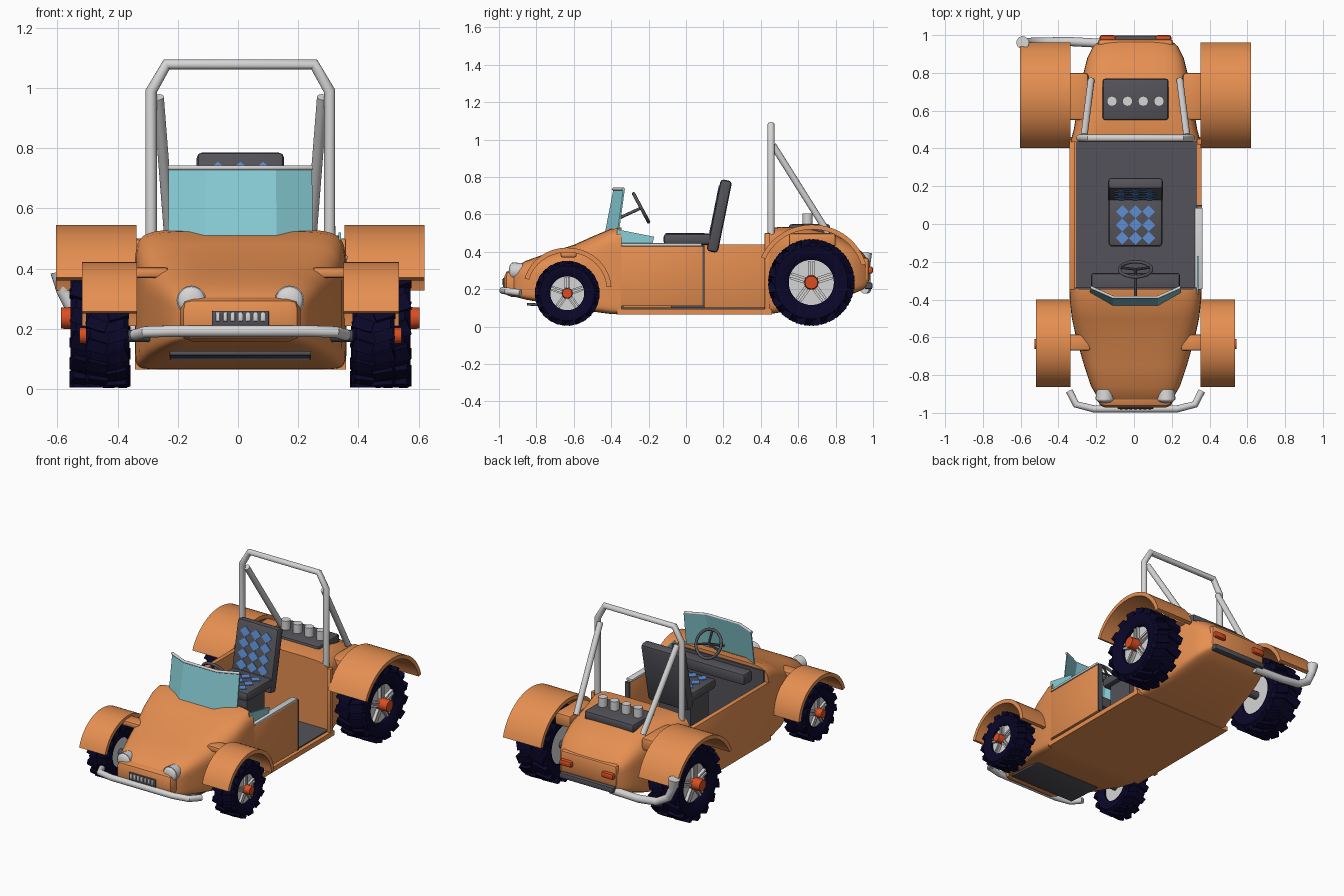
import bpy, bmesh, math
from mathutils import Matrix, Vector

if "Cube" in bpy.data.objects:
    bpy.data.objects.remove(bpy.data.objects["Cube"])

CX = 0.008  # body centreline


def mat(name, r, g, b):
    m = bpy.data.materials.new(name)
    m.diffuse_color = (r, g, b, 1)
    m.use_nodes = True
    m.node_tree.nodes["Principled BSDF"].inputs["Base Color"].default_value = m.diffuse_color
    return m


ORANGE = mat("orange_paint", 0.79, 0.275, 0.082)
DARK = mat("dark_grey", 0.085, 0.085, 0.1)
LIGHT = mat("light_grey", 0.67, 0.67, 0.68)
GLASS = mat("teal_glass", 0.25, 0.62, 0.68)
TYRE = mat("navy_rubber", 0.003, 0.002, 0.022)
RED = mat("red_orange", 0.7, 0.075, 0.015)
BLUE = mat("blue_cloth", 0.11, 0.27, 0.65)


def finish(name, bm, m):
    bmesh.ops.recalc_face_normals(bm, faces=bm.faces)
    me = bpy.data.meshes.new(name)
    bm.to_mesh(me)
    bm.free()
    me.materials.append(m)
    ob = bpy.data.objects.new(name, me)
    bpy.context.collection.objects.link(ob)
    return ob


def add_box(bm, mtx, size):
    bmesh.ops.create_cube(bm, size=1, matrix=mtx @ Matrix.Diagonal((*size, 1)))


def box(name, x, y, z, m, bevel=0.0, tilt=0.0):
    """Box from (min, max) ranges, x relative to the centreline, tilted about x."""
    c = Vector((CX + sum(x) / 2, sum(y) / 2, sum(z) / 2))
    bm = bmesh.new()
    add_box(bm, Matrix.Translation(c) @ Matrix.Rotation(tilt, 4, 'X'),
            (x[1] - x[0], y[1] - y[0], z[1] - z[0]))
    if bevel:
        bmesh.ops.bevel(bm, geom=bm.edges[:], offset=bevel, segments=2, profile=0.5, affect='EDGES')
    return finish(name, bm, m)


def cyl(name, p0, p1, r, m, r2=None, n=20):
    a, b = Vector(p0), Vector(p1)
    a.x += CX
    b.x += CX
    bm = bmesh.new()
    q = (b - a).to_track_quat('Z', 'Y').to_matrix().to_4x4()
    bmesh.ops.create_cone(bm, cap_ends=True, segments=n, radius1=r, radius2=r if r2 is None else r2,
                          depth=(b - a).length, matrix=Matrix.Translation((a + b) / 2) @ q)
    return finish(name, bm, m)


def tube(name, pts, r, m, closed=False):
    cu = bpy.data.curves.new(name + "_path", 'CURVE')
    cu.dimensions = '3D'
    cu.bevel_depth, cu.bevel_resolution, cu.use_fill_caps = r, 6, True
    sp = cu.splines.new('POLY')
    sp.points.add(len(pts) - 1)
    for p, c in zip(sp.points, pts):
        p.co = (c[0] + CX, c[1], c[2], 1)
    sp.use_cyclic_u = closed
    tmp = bpy.data.objects.new("path", cu)
    bpy.context.collection.objects.link(tmp)
    me = bpy.data.meshes.new_from_object(tmp.evaluated_get(bpy.context.evaluated_depsgraph_get()))
    bpy.data.objects.remove(tmp)
    bm = bmesh.new()
    bm.from_mesh(me)
    bmesh.ops.remove_doubles(bm, verts=bm.verts, dist=1e-5)
    return finish(name, bm, m)


def skin(bm, rings, closed=True, caps=True):
    rows = [[bm.verts.new(p) for p in ring] for ring in rings]
    n = len(rows[0])
    for a, b in zip(rows, rows[1:]):
        for i in range(n if closed else n - 1):
            bm.faces.new((a[i], a[(i + 1) % n], b[(i + 1) % n], b[i]))
    if caps:
        bm.faces.new(rows[0])
        bm.faces.new(rows[-1])


def body(name, sections):
    """Loft of squarish sections (y, half width, bottom, top), squarer near the tub."""
    rings = []
    for y, w, zb, zt in sections:
        ring = []
        n = 4 + 3.5 * max(0, (0.62 - abs(y)) / 0.26)
        for i in range(48):
            a = 2 * math.pi * (i + 0.5) / 48
            c, s = math.cos(a), math.sin(a)
            e = 2 / n if s > 0 else 2 / (2.4 * n)
            f = lambda v: math.copysign(abs(v) ** e, v)
            ring.append((CX + w * f(c), y, (zb + zt) / 2 + (zt - zb) / 2 * f(s)))
        rings.append(ring)
    bm = bmesh.new()
    skin(bm, rings)
    return finish(name, bm, ORANGE)


def fender(name, s, x0, x1, cy, cz, ry, rz, a0, a1, t=0.025):
    rings = []
    for i in range(25):
        a = math.radians(a0 + (a1 - a0) * i / 24)
        c, d = math.cos(a), math.sin(a)
        o, k = (cy + ry * c, cz + rz * d), (cy + (ry - t) * c, cz + (rz - t) * d)
        rings.append([(CX + s * x0, *o), (CX + s * x1, *o), (CX + s * x1, *k), (CX + s * x0, *k)])
    bm = bmesh.new()
    skin(bm, rings)
    return finish(name, bm, ORANGE)


def wheel(name, s, x, y, R, w, lugs):
    c = Vector((CX + s * x, y, R + 0.004))
    prof = [(-.8, .52), (-1, .66), (-1, .84), (-.8, .92), (.8, .92), (1, .84), (1, .66), (.8, .52)]
    bm = bmesh.new()
    rings = [[c + Vector((px * w, pr * R * math.cos(a), pr * R * math.sin(a))) for px, pr in prof]
             for a in (2 * math.pi * i / 40 for i in range(41))]
    skin(bm, rings, caps=False)
    bmesh.ops.remove_doubles(bm, verts=bm.verts, dist=1e-5)
    for i in range(lugs * 2):  # staggered tread blocks
        side = 1 if i % 2 else -1
        m = (Matrix.Translation(c) @ Matrix.Rotation(math.pi * i / lugs, 4, 'X')
             @ Matrix.Translation((side * w * .5, 0, .915 * R)) @ Matrix.Rotation(side * .3, 4, 'Z'))
        add_box(bm, m, (w * .96, R * .22, R * .15))
    finish(name + "_tyre", bm, TYRE)
    X = lambda k: (s * (x + k * w), y, c.z)
    cyl(name + "_rim", X(-.65), X(.6), .56 * R, LIGHT, n=32)
    bm = bmesh.new()
    for i in range(5):
        m = (Matrix.Translation(c + Vector((s * w * .65, 0, 0))) @ Matrix.Rotation(2 * math.pi * i / 5, 4, 'X'))
        for d in (-.05, .05):
            add_box(bm, m @ Matrix.Translation((0, d * R, .33 * R)), (w * .3, .055 * R, .34 * R))
    finish(name + "_spokes", bm, LIGHT)
    cyl(name + "_hub", X(.5), X(1.32), .17 * R, RED, .15 * R, 12)


# Nose and rear shells
body("front_body", [(-.345, .35, .065, .53), (-.40, .348, .067, .524), (-.5, .337, .08, .482),
                    (-.6, .315, .1, .437), (-.75, .272, .125, .39), (-.86, .235, .145, .35),
                    (-.92, .2, .16, .315), (-.95, .16, .175, .285)])
body("rear_body", [(.435, .345, .065, .525), (.5, .327, .075, .533), (.65, .302, .1, .53),
                   (.78, .28, .135, .5), (.88, .255, .17, .45), (.94, .225, .195, .4), (.97, .19, .215, .36)])
box("nose_panel", (-.2, .2), (-.972, -.88), (.158, .305), ORANGE, .04)
box("grille", (-.095, .095), (-.979, -.95), (.21, .26), DARK, .004)
for i in range(7):
    x = -.075 + .025 * i
    box("grille_bar", (x - .007, x + .007), (-.985, -.97), (.225, .255), LIGHT, .003)
box("chin_vent", (-.235, .235), (-.85, -.6), (.105, .12), DARK, .004, -.06)
box("rear_panel", (-.2, .2), (.93, .98), (.23, .37), ORANGE, .02)
box("rear_bumper", (-.19, .19), (.955, .997), (.2, .235), DARK, .008)

# Open tub
box("floor_pan", (-.35, .35), (-.37, .46), (.065, .095), ORANGE)
box("floor_mat", (-.315, .325), (-.35, .435), (.095, .102), DARK)
box("left_wall", (-.35, -.32), (-.36, .45), (.08, .44), ORANGE, .004)
box("rear_post", (.325, .35), (.42, .45), (.08, .5), ORANGE, .004)
box("right_door", (.325, .35), (-.35, .09), (.11, .43), ORANGE, .004)
box("door_edge", (.323, .352), (.088, .1), (.11, .43), DARK)
box("door_rail", (.313, .355), (-.345, .085), (.43, .446), LIGHT, .005)
box("firewall", (-.322, .328), (-.348, -.335), (.09, .51), DARK)
box("dashboard", (-.235, .235), (-.36, -.26), (.42, .49), DARK, .012)

# Windscreen with three panes, and the door's small window
bottom = [(-.24, -.365, .515), (-.12, -.432, .51), (.12, -.432, .51), (.24, -.365, .515)]
top = [(-.238, -.335, .735), (-.118, -.388, .735), (.118, -.388, .735), (.238, -.335, .735)]
for i in range(3):
    bm = bmesh.new()
    quad = [Vector(p) + Vector((CX, 0, 0)) for p in (bottom[i], bottom[i + 1], top[i + 1], top[i])]
    skin(bm, [quad, [p + Vector((0, .008, 0)) for p in quad]])
    finish("windscreen_pane", bm, GLASS)
tube("windscreen_rail", top, .008, LIGHT)
bm = bmesh.new()
skin(bm, [[(CX + x, y, z) for y, z in ((-.37, .44), (-.18, .44), (-.17, .48), (-.37, .52))]
          for x in (.326, .334)])
finish("door_window", bm, GLASS)

# Steering
cyl("steering_column", (0, -.39, .565), (0, -.243, .633), .008, DARK)
axis = Matrix.Rotation(-1.08, 3, 'X')
hub = Vector((0, -.24, .635))
ring = [hub + axis @ Vector((.085 * math.cos(a), .085 * math.sin(a), 0))
        for a in (2 * math.pi * i / 24 for i in range(24))]
tube("steering_wheel", ring, .009, DARK, True)
for i in (1, 11, 18):
    cyl("steering_spoke", hub, ring[i], .007, DARK, n=8)

# Seat with blue diamonds
box("seat_base", (-.11, .11), (-.08, .1), (.1, .44), DARK)
box("seat_cushion", (-.142, .142), (-.12, .14), (.437, .497), DARK, .018)
box("seat_back", (-.145, .145), (.147, .209), (.395, .787), DARK, .018, -.2)


def diamonds(name, m, rows, px, py):
    bm = bmesh.new()
    for i in range(3):
        for j in range(rows):
            u, v = (i - 1) * px, (j - (rows - 1) / 2) * py
            skin(bm, [[m @ Vector((u + a * px / 2, v + b * py / 2, h))
                       for a, b in ((.98, 0), (0, .98), (-.98, 0), (0, -.98))] for h in (-.003, .003)])
    finish(name, bm, BLUE)


diamonds("cushion_diamonds", Matrix.Translation((CX, -.005, .498)), 3, .07, .07)
diamonds("back_diamonds", Matrix.Translation((CX, .178, .591)) @ Matrix.Rotation(-.2, 4, 'X')
         @ Matrix.Translation((0, -.032, -.004)) @ Matrix.Rotation(math.pi / 2, 4, 'X'), 5, .075, .066)

# Roll bar
tube("roll_hoop", [(-.296, .455, .45), (-.296, .455, .99), (-.245, .455, 1.078), (.245, .455, 1.078),
                   (.296, .455, .99), (.296, .455, .45)], .019, LIGHT)

# Engine block with four intake stacks
box("engine_block", (-.175, .175), (.55, .77), (.49, .548), DARK, .015)
for i in range(4):
    x = -.125 + .083 * i
    cyl("intake_stack", (x, .65, .53), (x, .65, .605), .027, LIGHT)

# Bumper and exhaust
tube("front_bumper", [(-.35, -.885, .18), (-.315, -.955, .19), (-.22, -.979, .193), (.22, -.979, .193),
                      (.315, -.955, .19), (.35, -.885, .18)], .019, LIGHT)
tube("exhaust_pipe", [(-.15, .955, .2), (-.35, .966, .2), (-.48, .964, .215), (-.555, .962, .26),
                      (-.588, .96, .33)], .024, LIGHT)
cyl("exhaust_tip", (-.585, .96, .32), (-.597, .96, .39), .024, LIGHT, .034)

# Mirrored parts: wheels, fenders, lights, braces
for s, side in ((-1, "left"), (1, "right")):
    wheel(side + "_rear_wheel", s, .466, .67, .232, .098, 16)
    wheel(side + "_front_wheel", s, .442, -.635, .174, .07, 14)
    fender(side + "_rear_fender", s, .345, .612, .675, .26, .297, .285, 15, 157)
    fender(side + "_front_fender", s, .343, .526, -.635, .2, .236, .222, 3, 165)
    box(side + "_rear_fender_arm", sorted((s * .25, s * .36)), (.55, .8), (.42, .5), ORANGE, .015)
    box(side + "_front_fender_arm", sorted((s * .24, s * .36)), (-.67, -.585), (.37, .405), ORANGE, .01)
    cyl(side + "_rear_axle", (s * .15, .67, .235), (s * .42, .67, .235), .025, DARK)
    cyl(side + "_front_axle", (s * .15, -.635, .177), (s * .41, -.635, .177), .02, DARK)
    tube(side + "_roll_brace", [(s * .272, .465, .97), (s * .235, .76, .5)], .018, LIGHT)
    cyl(side + "_headlight_cup", (s * .163, -.875, .295), (s * .163, -.93, .295), .044, LIGHT, .049)
    bm = bmesh.new()
    bmesh.ops.create_uvsphere(bm, u_segments=20, v_segments=10, radius=1, matrix=Matrix.Translation(
        (CX + s * .163, -.928, .295)) @ Matrix.Diagonal((.046, .02, .046, 1)))
    finish(side + "_headlight", bm, LIGHT)
    box(side + "_tail_light", sorted((s * .105, s * .19)), (.965, 1.0), (.283, .322), RED, .012)

# Smooth curved surfaces, keep edges crisp
bpy.ops.object.select_all(action='SELECT')
bpy.context.view_layer.objects.active = bpy.context.selected_objects[0]
bpy.ops.object.shade_smooth_by_angle(angle=math.radians(35))
